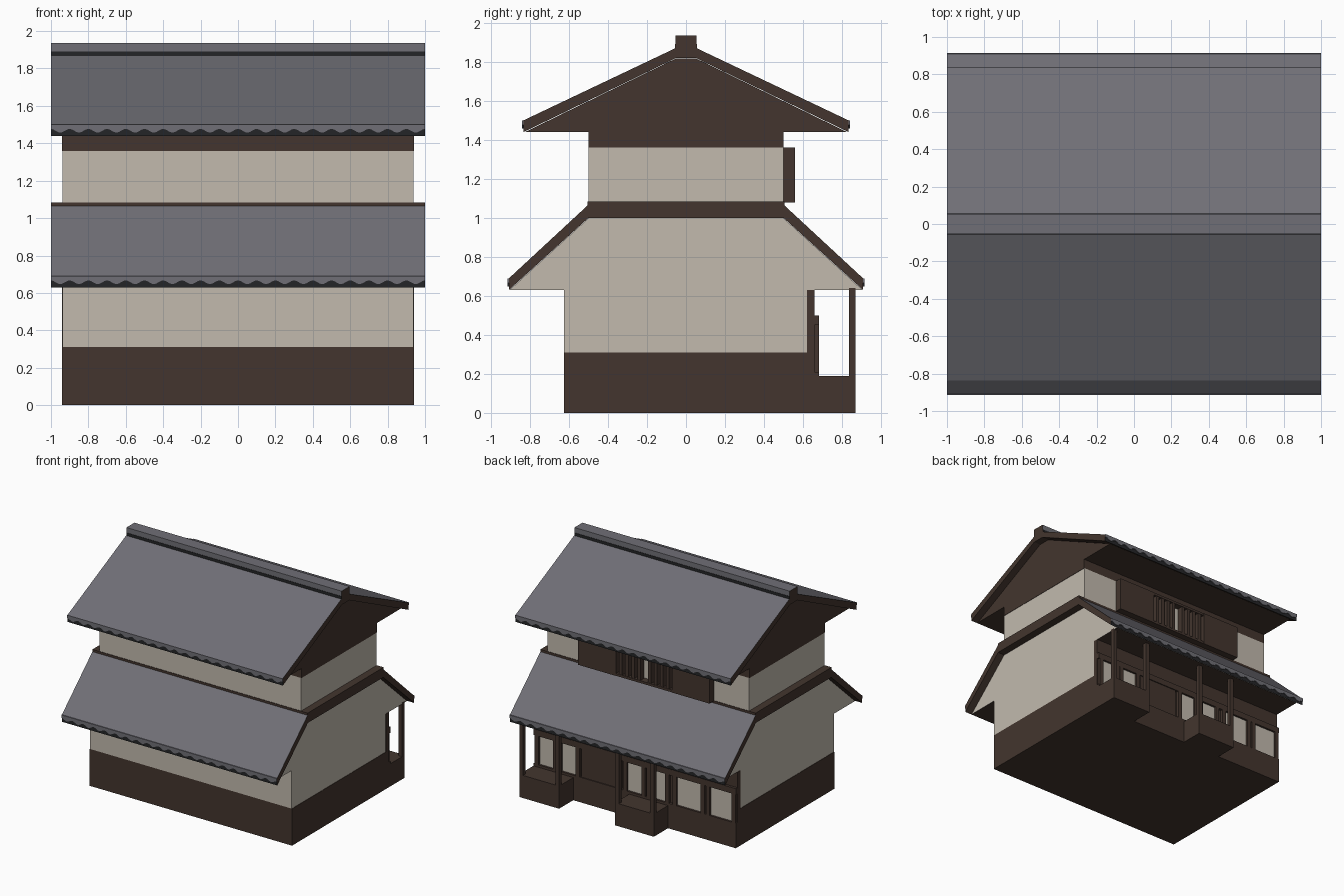
import bpy, bmesh, math

if "Cube" in bpy.data.objects:
    bpy.data.objects.remove(bpy.data.objects["Cube"])

def lin(c):
    c /= 255
    return c / 12.92 if c <= 0.04045 else ((c + 0.055) / 1.055) ** 2.4

def material(name, r, g, b):
    m = bpy.data.materials.new(name)
    m.diffuse_color = (lin(r), lin(g), lin(b), 1)
    m.use_nodes = True
    m.node_tree.nodes["Principled BSDF"].inputs["Base Color"].default_value = m.diffuse_color
    return m

CREAM = material("cream_plaster", 194, 186, 174)
BROWN = material("dark_brown_wood", 67, 53, 46)
GREY = material("grey_tile", 112, 111, 118)
BLACK = material("black_tile_edge", 36, 37, 39)

def finish(name, bm, mats, rule=None):
    bmesh.ops.recalc_face_normals(bm, faces=bm.faces)
    bm.normal_update()
    if rule:
        for f in bm.faces:
            f.material_index = mats.index(rule(f.normal))
    me = bpy.data.meshes.new(name)
    bm.to_mesh(me)
    bm.free()
    for m in mats:
        me.materials.append(m)
    ob = bpy.data.objects.new(name, me)
    bpy.context.collection.objects.link(ob)
    return ob

def box(name, x0, x1, y0, y1, z0, z1, mat, rule=None, extra=()):
    bm = bmesh.new()
    bmesh.ops.create_cube(bm, size=1)
    for v in bm.verts:
        v.co = ((x0 + x1) / 2 + v.co.x * (x1 - x0),
                (y0 + y1) / 2 + v.co.y * (y1 - y0),
                (z0 + z1) / 2 + v.co.z * (z1 - z0))
    return finish(name, bm, [mat, *extra], rule)

def prism(name, half, hx, mats, rule):
    """Extrude a y-z outline, mirrored in y, along x."""
    outline = half + [(-y, z) for y, z in reversed(half)]
    bm = bmesh.new()
    face = bm.faces.new([bm.verts.new((-hx, y, z)) for y, z in outline])
    ext = bmesh.ops.extrude_face_region(bm, geom=[face])["geom"]
    bmesh.ops.translate(bm, vec=(2 * hx, 0, 0),
                        verts=[v for v in ext if isinstance(v, bmesh.types.BMVert)])
    return finish(name, bm, mats, rule)

def roof_rule(n):
    if abs(n.y) > 0.95:
        return BLACK
    return GREY if n.z > 0.1 and abs(n.y) > 0.1 else BROWN

def eave_tiles(name, y, z_top):
    """Grey plate with a wavy lower edge in front of the black eave."""
    for s in (-1, 1):
        bm = bmesh.new()
        n = 160
        rows = []
        for i in range(n + 1):
            x = -1 + 2 * i / n
            zb = z_top - 0.033 + 0.010 * math.cos(x * 20 * math.pi)
            rows.append([bm.verts.new((x, s * yy, z))
                         for yy, z in ((y, z_top), (y + 0.007, z_top),
                                       (y + 0.007, zb), (y, zb))])
        for a, b in zip(rows, rows[1:]):
            for k in range(4):
                bm.faces.new((a[k], a[(k + 1) % 4], b[(k + 1) % 4], b[k]))
        bm.faces.new(rows[0])
        bm.faces.new(rows[-1])
        finish(name, bm, [GREY])

# Ground floor: plinth and plaster walls that widen under the eaves
box("plinth", -0.94, 0.94, -0.625, 0.625, 0, 0.31, BROWN)
prism("lower_wall", [(0.625, 0.31), (0.625, 0.63), (0.905, 0.63), (0.5, 0.998)],
      0.937, [CREAM, BROWN],
      lambda n: BROWN if n.z < -0.5 else CREAM)

# Lower roof and the wooden band around its top
prism("lower_roof", [(0.5, 1.0), (0.908, 0.63), (0.908, 0.69), (0.5, 1.068)],
      1.0, [GREY, BROWN, BLACK], roof_rule)
box("roof_band", -1, 1, -0.504, 0.504, 1.0, 1.083, BROWN)
eave_tiles("lower_eave_tiles", 0.908, 0.69)

# Upper floor
box("upper_wall", -0.937, 0.937, -0.5, 0.5, 1.05, 1.36, CREAM)
prism("upper_gable", [(0.5, 1.36), (0.5, 1.44), (0.825, 1.44), (0.05, 1.818)],
      0.94, [BROWN], None)

# Upper roof and ridge
prism("upper_roof", [(0.05, 1.82), (0.833, 1.44), (0.833, 1.5), (0.05, 1.872)],
      1.0, [GREY, BROWN, BLACK], roof_rule)
eave_tiles("upper_eave_tiles", 0.833, 1.5)
end_rule = lambda n: BROWN if abs(n.x) > 0.5 else GREY
box("ridge", -1, 1, -0.053, 0.053, 1.86, 1.935, GREY, end_rule, [BROWN])
box("ridge_joint", -0.999, 0.999, -0.056, 0.056, 1.865, 1.892, BLACK,
    lambda n: BROWN if abs(n.x) > 0.5 else BLACK, [BROWN])

# Back ground floor: timber wall, sill and lintel
box("back_wall", -0.94, 0.94, 0.62, 0.66, 0, 0.63, BROWN)
box("back_sill", -0.94, 0.94, 0.62, 0.682, 0, 0.21, BROWN)
box("back_lintel", -0.94, 0.94, 0.62, 0.682, 0.45, 0.5, BROWN)
box("door", 0.13, 0.5, 0.65, 0.674, 0.02, 0.46, BROWN)

# Back windows as thin plates, each with a stile on both sides
for x0, x1 in ((0.74, 0.91), (0.53, 0.70), (-0.08, 0.09), (-0.30, -0.13),
               (-0.63, -0.37), (-0.92, -0.68)):
    box("back_window", x0, x1, 0.659, 0.665, 0.21, 0.45, CREAM)
    for x in (x0, x1):
        box("window_stile", x - 0.018, x + 0.018, 0.65, 0.682, 0.2, 0.46, BROWN)

# Two porch platforms with corner posts up to the eave
for x0, x1 in ((0.57, 0.94), (-0.31, 0.05)):
    box("porch_platform", x0, x1, 0.62, 0.87, 0, 0.19, BROWN)
    for x in (x0, x1 - 0.035):
        box("porch_post", x, x + 0.035, 0.835, 0.87, 0.18, 0.64, BROWN)

# Upper back shutters boxes with vertical slats between
for s in (-1, 1):
    box("shutter_box", min(s * 0.26, s * 0.61), max(s * 0.26, s * 0.61),
        0.49, 0.56, 1.08, 1.36, BROWN)
    for i in range(4):
        x = s * (0.05 + i * 0.056)
        box("slat", x - 0.014, x + 0.014, 0.505, 0.555, 1.08, 1.36, BROWN)
for z in (1.08, 1.34):
    box("slat_rail", -0.27, 0.27, 0.49, 0.558, z, z + 0.02, BROWN)
